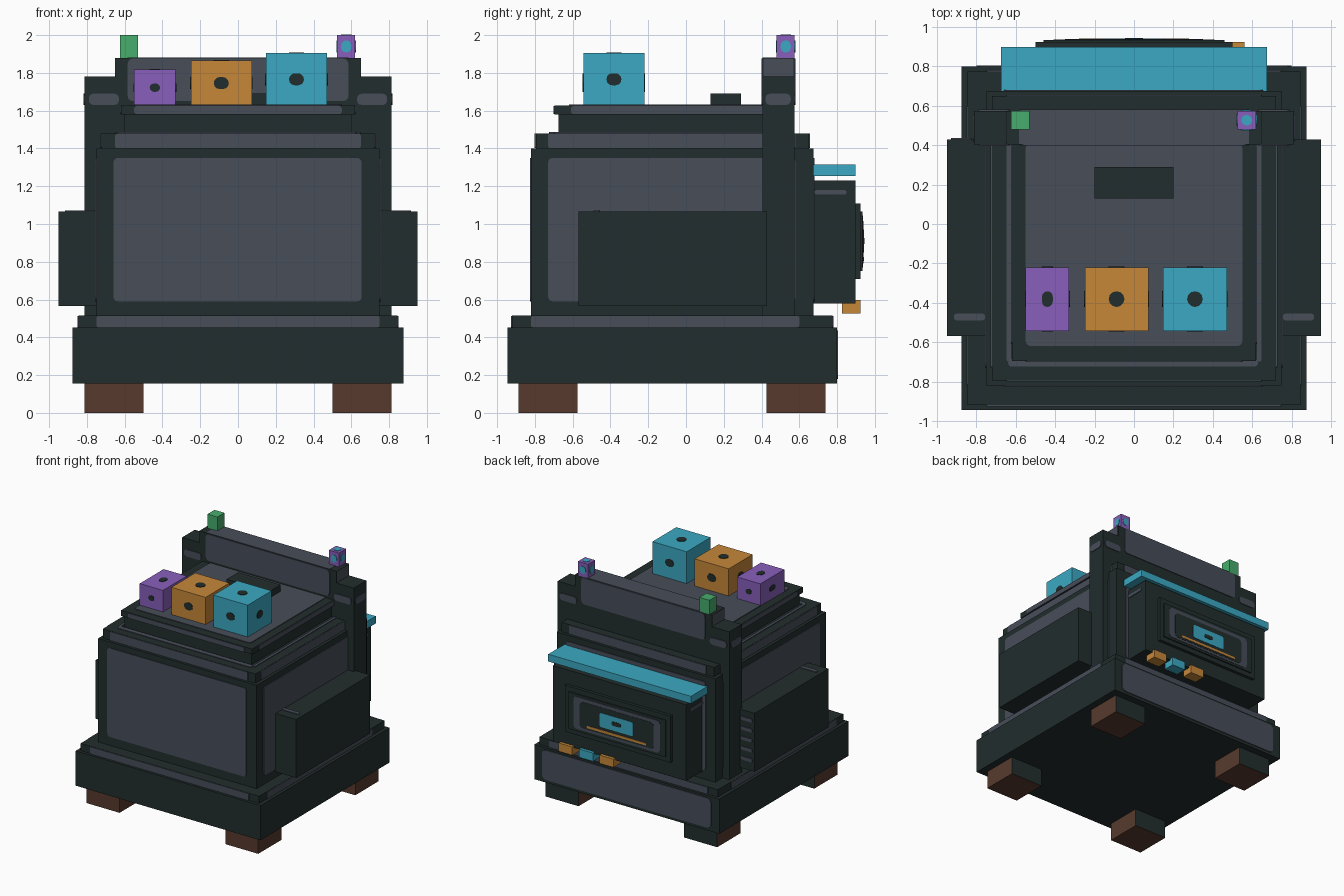
import bpy, bmesh, math
from mathutils import Vector

if "Cube" in bpy.data.objects:
    bpy.data.objects.remove(bpy.data.objects["Cube"], do_unlink=True)


def material(name, code):
    lin = []
    for i in (0, 2, 4):
        c = int(code[i:i + 2], 16) / 255
        lin.append(c / 12.92 if c < 0.04 else ((c + 0.055) / 1.055) ** 2.4)
    m = bpy.data.materials.new(name)
    m.use_nodes = True
    m.diffuse_color = (*lin, 1)
    m.node_tree.nodes["Principled BSDF"].inputs["Base Color"].default_value = (*lin, 1)
    return m


DARK = material("dark iron", "222d2d")
SLATE = material("slate", "474d59")
PURPLE = material("purple", "885fbb")
ORANGE = material("orange", "c68739")
CYAN = material("cyan", "3ba9c3")
GREEN = material("green", "47ac6c")
BROWN = material("brown", "573a2d")


def finish(name, bm, *mats):
    bmesh.ops.recalc_face_normals(bm, faces=bm.faces)
    me = bpy.data.meshes.new(name)
    bm.to_mesh(me)
    bm.free()
    for m in mats:
        me.materials.append(m)
    ob = bpy.data.objects.new(name, me)
    bpy.context.collection.objects.link(ob)
    return ob


def box(name, xs, ys, zs, mat):
    """Block between the given pairs of limits."""
    bm = bmesh.new()
    bmesh.ops.create_cube(bm, size=1)
    for v in bm.verts:
        v.co = [(a + b) / 2 + c * (b - a) for (a, b), c in zip((xs, ys, zs), v.co)]
    return finish(name, bm, mat)


def panel(name, axis, side, pos, us, vs, mat, radius=0.025, thick=0.006):
    """Thin rounded plate lying on a face; axis is the face's normal."""
    radius = min(radius, (us[1] - us[0]) / 2, (vs[1] - vs[0]) / 2)
    k = "xyz".index(axis)
    bm = bmesh.new()
    verts = []
    for i, (cu, cv) in enumerate(((1, 1), (0, 1), (0, 0), (1, 0))):
        u = us[cu] + (-radius if cu else radius)
        v = vs[cv] + (-radius if cv else radius)
        for step in range(4):
            a = (i + step / 3) * math.pi / 2
            co = [u + radius * math.cos(a), v + radius * math.sin(a)]
            co.insert(k, pos)
            verts.append(bm.verts.new(co))
    bmesh.ops.remove_doubles(bm, verts=bm.verts, dist=0.0005)
    face = bm.faces.new([v for v in verts if v.is_valid])
    ext = bmesh.ops.extrude_face_region(bm, geom=[face])["geom"]
    push = Vector((0, 0, 0))
    push[k] = side * thick
    bmesh.ops.translate(bm, vec=push, verts=[g for g in ext if isinstance(g, bmesh.types.BMVert)])
    return finish(name, bm, mat)


def dots(name, xs, ys, zs, size, mat):
    """Round marks centred on the four sides and the top of a block."""
    lim = (xs, ys, zs)
    mid = [(a + b) / 2 for a, b in lim]
    for axis, side in (("x", -1), ("x", 1), ("y", -1), ("y", 1), ("z", 1)):
        k = "xyz".index(axis)
        spans = [(mid[j] - size[j] / 2, mid[j] + size[j] / 2) for j in range(3) if j != k]
        panel(name, axis, side, lim[k][side > 0], *spans, mat, 1, 0.004)


# Feet: brown blocks with dark rear faces
for sx in (-1, 1):
    for y in (-0.73, 0.582):
        foot = box("foot", sorted((sx * 0.5, sx * 0.812)), (y - 0.156, y + 0.156), (0, 0.157), BROWN)
        foot.data.materials.append(DARK)
        for p in foot.data.polygons:
            p.material_index = int(p.normal.y > 0.5)

# Stepped body
box("base", (-0.875, 0.875), (-0.945, 0.8), (0.155, 0.452), DARK)
box("base_step", (-0.845, 0.845), (-0.92, 0.775), (0.45, 0.515), DARK)
box("body", (-0.75, 0.75), (-0.82, 0.675), (0.51, 1.40), DARK)
box("shoulder", (-0.722, 0.722), (-0.795, 0.65), (1.39, 1.48), DARK)
box("neck", (-0.6, 0.6), (-0.675, 0.53), (1.47, 1.59), DARK)
box("table_top", (-0.62, 0.62), (-0.695, 0.55), (1.58, 1.627), DARK)

# Slate panels on the body
panel("base_back_panel", "y", 1, 0.8, (-0.8, 0.8), (0.18, 0.435), SLATE, 0.04)
for s, ye in ((-1, (-0.92, -0.82, -0.795)), (1, (0.775, 0.675, 0.65))):
    panel("step_panel", "y", s, ye[0], (-0.75, 0.75), (0.453, 0.513), SLATE, 0.01)
    panel("body_panel", "y", s, ye[1], (-0.66, 0.655), (0.59, 1.35), SLATE)
    panel("shoulder_panel", "y", s, ye[2], (-0.65, 0.65), (1.402, 1.478), SLATE, 0.01)
panel("table_front_panel", "y", -1, -0.695, (-0.55, 0.55), (1.582, 1.624), SLATE, 0.015)
panel("table_panel", "z", 1, 1.627, (-0.55, 0.55), (-0.62, 0.41), SLATE)
panel("shoulder_top_strip", "z", 1, 1.48, (-0.64, 0.63), (-0.725, -0.685), SLATE)
box("table_hatch", (-0.2, 0.2), (0.13, 0.29), (1.62, 1.69), DARK)

for s in (-1, 1):
    panel("step_side_panel", "x", s, s * 0.845, (-0.82, 0.6), (0.453, 0.513), SLATE, 0.01)
    panel("body_side_panel", "x", s, s * 0.75, (-0.73, 0.58), (0.59, 1.35), SLATE)
    panel("shoulder_side_panel", "x", s, s * 0.722, (-0.73, 0.58), (1.402, 1.478), SLATE, 0.01)
    panel("table_side_panel", "x", s, s * 0.62, (-0.61, 0.42), (1.582, 1.624), SLATE, 0.015)
    panel("shoulder_top_side_strip", "z", 1, 1.48, sorted((s * 0.625, s * 0.648)), (-0.7, 0.41), SLATE)
    # Side boxes
    box("side_box", sorted((s * 0.74, s * 0.95)), (-0.57, 0.43), (0.565, 1.065), DARK)
    panel("side_box_strip", "z", 1, 1.065, sorted((s * 0.755, s * 0.915)), (-0.49, -0.455), SLATE, 0.015)
    # Rear posts
    box("post", sorted((s * 0.648, s * 0.812)), (0.405, 0.575), (0.51, 1.78), DARK)
    for side, y in ((-1, 0.405), (1, 0.575)):
        panel("post_mark", "y", side, y, sorted((s * 0.63, s * 0.79)), (1.63, 1.69), SLATE)
    panel("post_side_mark", "x", s, s * 0.812, (0.42, 0.555), (1.63, 1.69), SLATE)

for i in range(5):
    z = 0.64 + i * 0.085
    panel("vent_bar", "y", 1, 0.43, (-0.93, -0.825), (z, z + 0.03), SLATE, 0.01)

# Header between the posts
box("header", (-0.648, 0.648), (0.405, 0.575), (1.48, 1.88), DARK)
for s, y in ((-1, 0.405), (1, 0.575)):
    panel("header_panel", "y", s, y, (-0.585, 0.585), (1.65, 1.876), SLATE, 0.03)
    panel("header_end", "x", s, s * 0.645, (0.41, 0.57), (1.782, 1.878), SLATE, 0.005)
panel("header_top", "z", 1, 1.876, (-0.585, 0.585), (0.405, 0.575), SLATE, 0.01)

# Corner lamps
box("green_lamp", (-0.625, -0.53), (0.48, 0.575), (1.88, 2), GREEN)
lamp = ((0.525, 0.62), (0.48, 0.575), (1.88, 2))
box("purple_lamp", *lamp, PURPLE)
dots("lamp_dot", *lamp, (0.055, 0.055, 0.065), CYAN)

# Three blocks on the table
for name, x0, x1, top, w, mat in (("purple", -0.55, -0.33, 1.817, 0.055, PURPLE),
                                  ("orange", -0.25, 0.073, 1.865, 0.08, ORANGE),
                                  ("cyan", 0.147, 0.472, 1.905, 0.08, CYAN)):
    lim = ((x0, x1), (-0.543, -0.22), (1.627, top))
    box(name + "_block", *lim, mat)
    dots(name + "_block_dot", *lim, (w, 0.08, w * 0.8), DARK)

# Rear hatch with canopy
box("rear_box", (-0.63, 0.63), (0.67, 0.898), (0.58, 1.23), DARK)
box("canopy", (-0.675, 0.675), (0.67, 0.898), (1.253, 1.315), CYAN)
for s in (-1, 1):
    panel("rear_box_strip", "x", s, s * 0.63, (0.68, 0.85), (1.155, 1.18), SLATE, 0.012)
box("hatch_plate", (-0.5, 0.5), (0.89, 0.924), (0.71, 1.108), DARK)
box("hatch_frame", (-0.46, 0.46), (0.92, 0.934), (0.75, 1.065), DARK)
panel("hatch_ring", "y", 1, 0.934, (-0.41, 0.41), (0.77, 1.045), SLATE, 0.03, 0.003)
panel("hatch_window", "y", 1, 0.934, (-0.35, 0.35), (0.79, 1.015), DARK, 0.03, 0.005)
panel("hatch_screen", "y", 1, 0.934, (-0.16, 0.16), (0.85, 0.97), CYAN, 0.02, 0.008)
panel("hatch_screen_dot", "y", 1, 0.939, (-0.045, 0.045), (0.893, 0.927), DARK, 1)
panel("hatch_bar", "y", 1, 0.934, (-0.28, 0.28), (0.805, 0.825), ORANGE, 0.005, 0.008)

# Buttons under the rear box
for x, mat in ((0.495, ORANGE), (0.3, CYAN), (0.105, ORANGE)):
    box("button", (x - 0.065, x + 0.065), (0.825, 0.924), (0.525, 0.597), mat)
